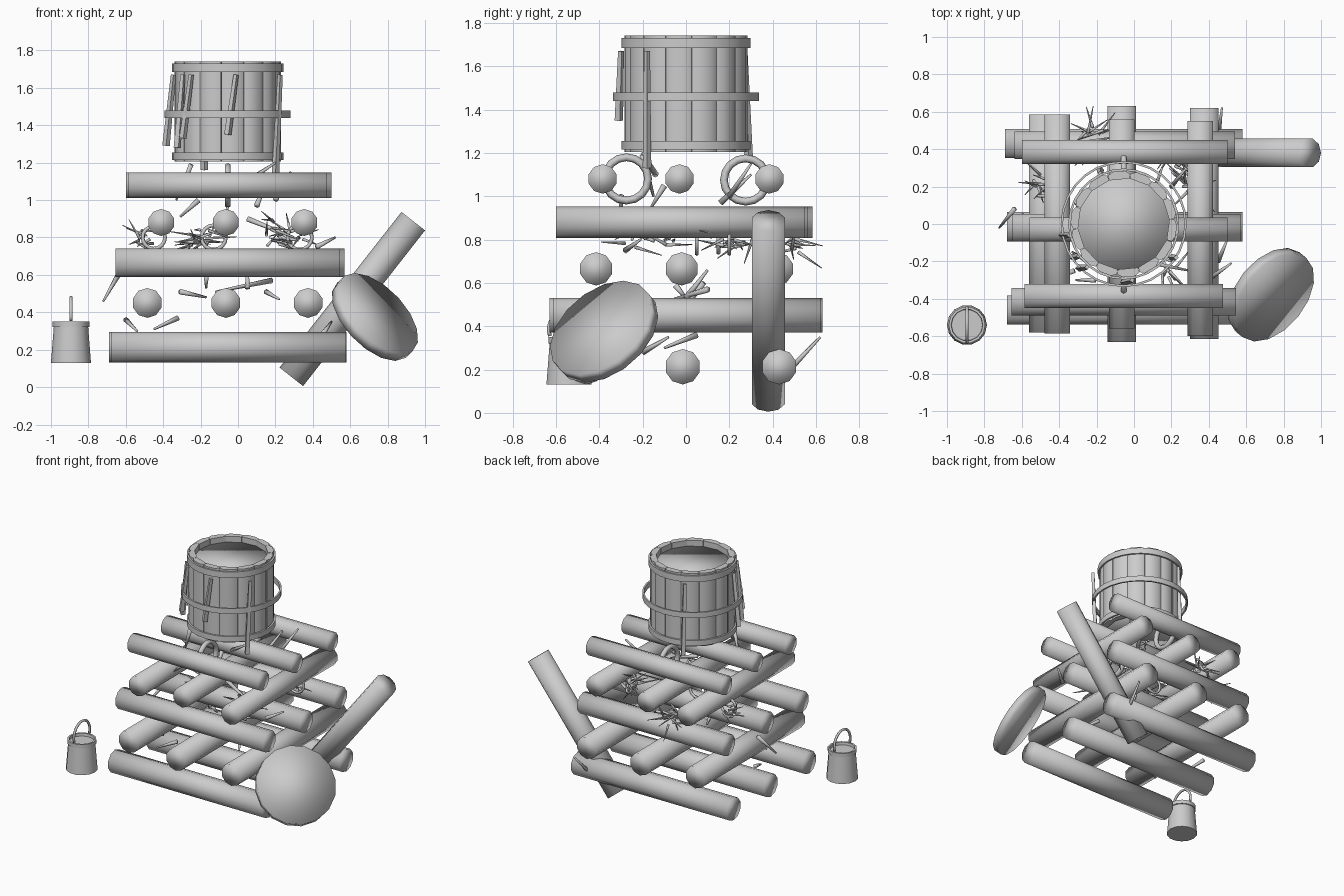
import bpy, bmesh, math, random
from mathutils import Vector, Matrix

if "Cube" in bpy.data.objects:
    bpy.data.objects.remove(bpy.data.objects["Cube"])

random.seed(7)


def add(name, bm, angle=None):
    bmesh.ops.recalc_face_normals(bm, faces=bm.faces[:])
    me = bpy.data.meshes.new(name)
    bm.to_mesh(me)
    bm.free()
    ob = bpy.data.objects.new(name, me)
    bpy.context.collection.objects.link(ob)
    if angle is None:
        me.shade_smooth()
    else:
        bpy.ops.object.select_all(action='DESELECT')
        bpy.context.view_layer.objects.active = ob
        ob.select_set(True)
        bpy.ops.object.shade_smooth_by_angle(angle=math.radians(angle))
    return ob


def rod(bm, a, b, r1, r2=None, sides=10):
    a, b = Vector(a), Vector(b)
    d = b - a
    m = Matrix.Translation((a + b) / 2) @ d.to_track_quat('Z', 'Y').to_matrix().to_4x4()
    bmesh.ops.create_cone(bm, cap_ends=True, segments=sides, radius1=r1,
                          radius2=r1 if r2 is None else r2, depth=d.length, matrix=m)


def lathe(bm, profile, centre, sides, closed=False):
    # spin (radius, z) points around a vertical axis
    rings = []
    for r, z in profile:
        rings.append([bm.verts.new((centre[0] + r * math.cos(2 * math.pi * i / sides),
                                    centre[1] + r * math.sin(2 * math.pi * i / sides), z))
                      for i in range(sides)])
    pairs = list(zip(rings, rings[1:])) + ([(rings[-1], rings[0])] if closed else [])
    for p, q in pairs:
        for i in range(sides):
            j = (i + 1) % sides
            bm.faces.new((p[i], p[j], q[j], q[i]))
    if not closed:
        bm.faces.new(rings[0])
        bm.faces.new(rings[-1])


def torus(bm, centre, R, r, rot, start=0, sweep=2 * math.pi, n=16, k=6):
    full = sweep > 6.28
    m = Matrix.Translation(centre) @ rot
    rings = []
    for i in range(n if full else n + 1):
        t = start + sweep * i / n
        rings.append([bm.verts.new(m @ Vector(((R + r * math.cos(a)) * math.cos(t),
                      (R + r * math.cos(a)) * math.sin(t), r * math.sin(a))))
                      for a in [2 * math.pi * j / k for j in range(k)]])
    for i in range(n):
        p, q = rings[i], rings[(i + 1) % len(rings)]
        for j in range(k):
            bm.faces.new((p[j], p[(j + 1) % k], q[(j + 1) % k], q[j]))
    if not full:
        bm.faces.new(rings[0])
        bm.faces.new(rings[-1])


# Criss-crossed log stack: axis, height, radius, (cross position, start, end)
layers = [
    ('x', 0.213, 0.082, [(-0.46, -0.68, 0.575), (-0.015, -0.68, 0.58), (0.43, -0.69, 0.58)]),
    ('y', 0.45, 0.08, [(-0.485, -0.58, 0.585), (-0.065, -0.63, 0.63), (0.375, -0.615, 0.62)]),
    ('x', 0.665, 0.077, [(-0.415, -0.655, 0.545), (-0.02, -0.65, 0.57), (0.42, -0.64, 0.54)]),
    ('y', 0.88, 0.072, [(-0.41, -0.585, 0.585), (-0.065, -0.56, 0.56), (0.355, -0.6, 0.55)]),
    ('x', 1.08, 0.068, [(-0.385, -0.585, 0.475), (-0.03, -0.56, 0.5), (0.385, -0.6, 0.5)]),
]
for n, (axis, z, r, logs) in enumerate(layers):
    for k, (c, s, e) in enumerate(logs):
        bm = bmesh.new()
        if axis == 'x':
            rod(bm, (s, c, z), (e, c, z), r)
        else:
            rod(bm, (c, s, z), (c, e, z), r)
        add(f"log_{n + 1}_{k + 1}", bm)

# Leaning log
bm = bmesh.new()
rod(bm, (0.285, 0.38, 0.055), (0.937, 0.38, 0.887), 0.08)
add("leaning_log", bm)

# Round lid propped on the corner
bm = bmesh.new()
c, nrm = Vector((0.732, -0.378, 0.375)), Vector((0.62, -0.5, 0.6)).normalized()
rod(bm, c - nrm * 0.03, c + nrm * 0.03, 0.272, 0.272, 16)
add("round_lid", bm)

# Bucket with rim and handle
bc = (-0.893, -0.54)
bm = bmesh.new()
lathe(bm, [(0.107, 0.13), (0.092, 0.32), (0.098, 0.322), (0.098, 0.35),
           (0.085, 0.35), (0.083, 0.33)], bc, 14)
add("bucket", bm, 35)
bm = bmesh.new()
torus(bm, (bc[0], bc[1], 0.385), 0.093, 0.009, Matrix.Rotation(math.pi / 2, 4, 'Y')
      @ Matrix.Rotation(math.pi / 2, 4, 'Z'), math.pi / 2 - 1.9, 3.8)
hb = add("bucket_handle", bm)
# turn the arch so its opening faces down
zs = [v.co.copy() for v in hb.data.vertices]
if sum(v.z for v in zs) / len(zs) < 0.385:
    for v in hb.data.vertices:
        v.co.z = 0.77 - v.co.z

# Barrel staves, top, base and hoops
B = Vector((-0.055, 0.0, 0))
N = 14
bm = bmesh.new()
for i in range(N):
    a0 = 2 * math.pi * (i + 0.22) / N
    a1 = a0 + 2 * math.pi / N * 0.985
    lo, hi = [], []
    for r, a in [(0.245, a0), (0.272, a0), (0.285, a0 + (a1 - a0) * 0.25),
                 (0.285, a0 + (a1 - a0) * 0.75), (0.272, a1), (0.245, a1)]:
        x, y = B.x + r * math.cos(a), r * math.sin(a)
        lo.append(bm.verts.new((x, y, 1.205)))
        hi.append(bm.verts.new((x, y, 1.742)))
    for j in range(6):
        k = (j + 1) % 6
        bm.faces.new((lo[j], lo[k], hi[k], hi[j]))
    bm.faces.new(lo)
    bm.faces.new(hi)
add("barrel_staves", bm, 35)
bm = bmesh.new()
lathe(bm, [(0.25, 1.22), (0.25, 1.70)], B, 20)
add("barrel_heads", bm)
for name, z0, z1, r in [("hoop_bottom", 1.215, 1.255, 0.297), ("hoop_middle", 1.44, 1.48, 0.337),
                        ("hoop_top", 1.685, 1.73, 0.297)]:
    bm = bmesh.new()
    lathe(bm, [(r, z0), (r, z1), (r - 0.012, z1), (r - 0.012, z0)], B, 28, True)
    add(name, bm, 35)

# Thin slats hanging on the barrel: (top, bottom)
slats = [
    ((-0.345, -0.06, 1.67), (-0.385, -0.06, 1.29)), ((-0.295, -0.17, 1.67), (-0.325, -0.18, 1.28)),
    ((-0.25, -0.23, 1.67), (-0.295, -0.235, 1.33)), ((-0.01, -0.30, 1.67), (-0.055, -0.31, 1.35)),
    ((0.225, -0.18, 1.67), (0.20, -0.18, 1.13)), ((-0.18, 0.27, 1.67), (-0.18, 0.29, 1.16)),
]
for i, (t, b) in enumerate(slats):
    bm = bmesh.new()
    rod(bm, b, t, 0.02, 0.014, 4)
    add(f"slat_{i + 1}", bm, 30)

# Rings under the barrel and smaller ones in the stack
up = Matrix.Rotation(math.pi / 2, 4, 'Y')
front = Matrix.Rotation(math.pi / 2, 4, 'X')
for i, (p, R, r, rot) in enumerate([
        ((-0.055, -0.275, 1.08), 0.1, 0.018, up), ((-0.055, 0.275, 1.075), 0.1, 0.018, up),
        ((-0.13, 0.05, 0.8), 0.065, 0.01, front), ((0.33, 0.2, 0.8), 0.065, 0.01, front),
        ((-0.45, 0.15, 0.8), 0.06, 0.01, front)]):
    bm = bmesh.new()
    torus(bm, p, R, r, rot)
    add(f"ring_{i + 1}", bm)

# Placed twigs
bm = bmesh.new()
for a, b in [
        ((-0.64, 0.08, 0.6), (-0.72, -0.02, 0.46)), ((0.18, 0.1, 0.57), (-0.12, -0.1, 0.51)),
        ((0.45, 0.46, 0.18), (0.47, 0.62, 0.35)), ((-0.32, -0.25, 0.37), (-0.45, -0.3, 0.31)),
        ((-0.6, 0.05, 0.36), (-0.54, -0.1, 0.3)), ((-0.31, 0.1, 0.51), (-0.17, 0.2, 0.48)),
        ((0.15, -0.2, 0.51), (0.22, -0.3, 0.47)), ((0.45, -0.2, 0.28), (0.5, -0.08, 0.35)),
        ((-0.21, -0.3, 1.0), (-0.31, -0.3, 0.91)), ((-0.06, -0.1, 1.05), (-0.055, -0.16, 0.95)),
        ((0.1, 0.16, 0.97), (0.15, 0.3, 1.1)), ((0.05, 0.0, 0.53), (0.05, 0.1, 0.66)),
        ((0.05, -0.14, 1.1), (0.2, -0.2, 1.2)), ((0.05, -0.2, 0.9), (0.3, -0.25, 0.8)),
        ((0.2, 0.2, 1.0), (0.28, 0.3, 1.15)), ((-0.17, -0.05, 0.59), (-0.17, 0.0, 0.53)),
        ((-0.25, -0.2, 1.19), (-0.33, -0.15, 1.0)), ((0.42, -0.28, 0.75), (0.52, -0.21, 0.8))]:
    rod(bm, a, b, 0.015, 0.006, 6)
# Loose twigs between the middle layers
for (x, y, z), count, spread in [((-0.2, 0.47, 0.78), 14, 0.16), ((-0.5, 0.25, 0.8), 9, 0.13),
                                 ((0.3, 0.2, 0.8), 10, 0.16), ((-0.2, -0.1, 0.8), 8, 0.18),
                                 ((0.2, -0.25, 0.8), 6, 0.15), ((0.2, 0.35, 0.85), 5, 0.15)]:
    for _ in range(count):
        p = Vector((x, y, z)) + Vector([random.uniform(-0.05, 0.05) for _ in range(3)])
        d = Vector((random.uniform(-1, 1), random.uniform(-1, 1), random.uniform(-0.5, 0.5)))
        rod(bm, p, p + d.normalized() * spread * random.uniform(0.6, 1.1), 0.009, 0.002, 5)
add("twigs", bm)
